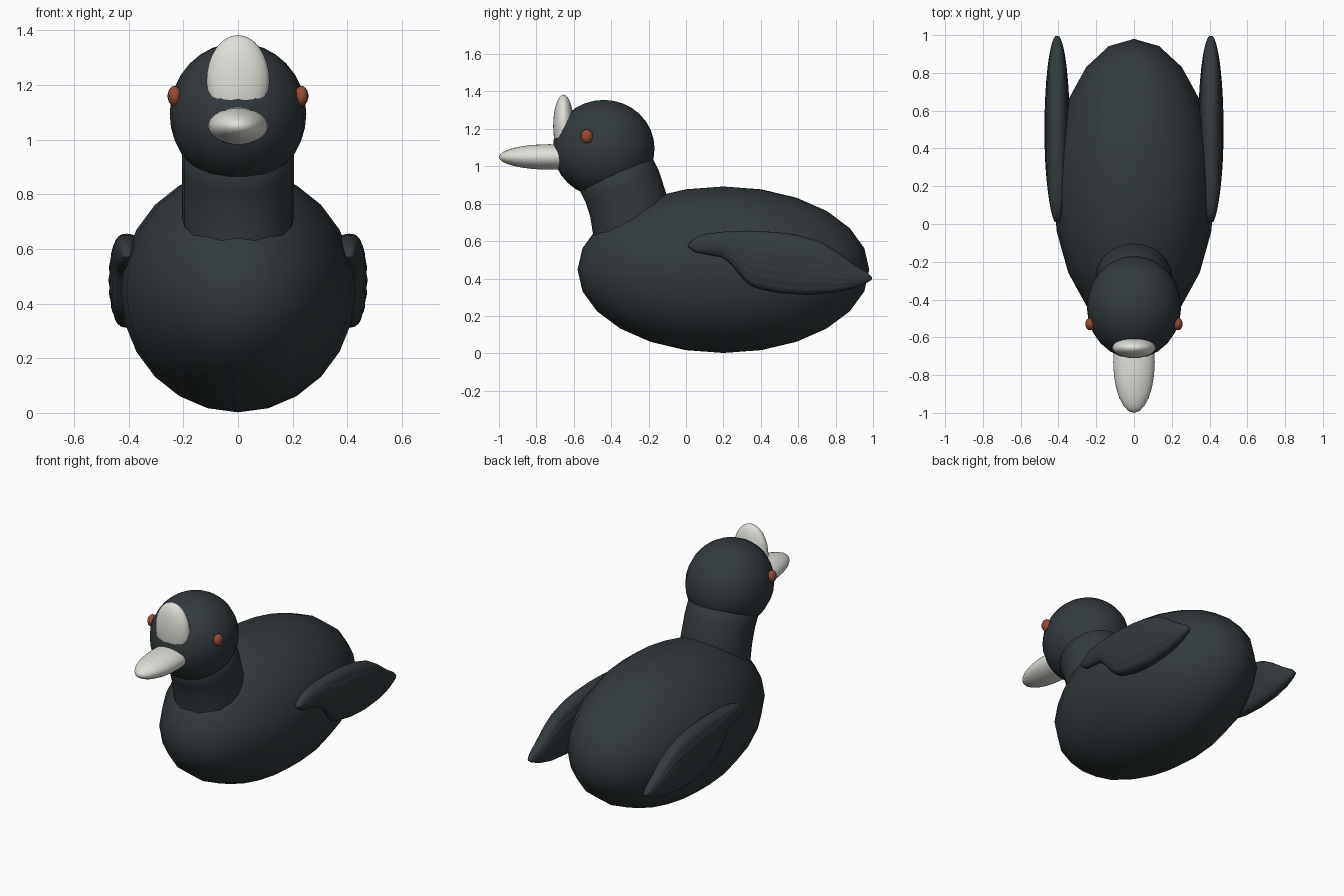
import bpy, bmesh, math
from mathutils import Vector

if "Cube" in bpy.data.objects:
    bpy.data.objects.remove(bpy.data.objects["Cube"])


def material(name, rgb):
    m = bpy.data.materials.new(name)
    m.diffuse_color = (*rgb, 1)
    m.use_nodes = True
    m.node_tree.nodes["Principled BSDF"].inputs["Base Color"].default_value = m.diffuse_color
    return m


DARK = material("slate_plumage", (0.032, 0.042, 0.046))
WHITE = material("ivory", (0.75, 0.75, 0.70))
RED = material("rust", (0.30, 0.07, 0.035))


def finish(name, bm, mat):
    bmesh.ops.recalc_face_normals(bm, faces=bm.faces[:])
    for f in bm.faces:
        f.smooth = True
    me = bpy.data.meshes.new(name)
    bm.to_mesh(me)
    bm.free()
    me.materials.append(mat)
    ob = bpy.data.objects.new(name, me)
    bpy.context.collection.objects.link(ob)
    return ob


def ellipsoid(name, center, radii, mat, seg=20, rings=12):
    bm = bmesh.new()
    bmesh.ops.create_uvsphere(bm, u_segments=seg, v_segments=rings, radius=1)
    bmesh.ops.scale(bm, vec=radii, verts=bm.verts[:])
    bmesh.ops.translate(bm, vec=center, verts=bm.verts[:])
    return finish(name, bm, mat)


def loft(name, rings, mat):
    bm = bmesh.new()
    rows = [[bm.verts.new(p) for p in r] for r in rings]
    n = len(rows[0])
    for a, b in zip(rows, rows[1:]):
        for i in range(n):
            j = (i + 1) % n
            bm.faces.new((a[i], a[j], b[j], b[i]))
    bm.faces.new(rows[0])
    bm.faces.new(rows[-1])
    return finish(name, bm, mat)


def lerp(table, y):
    for (y0, z0), (y1, z1) in zip(table, table[1:]):
        if y <= y1:
            return z0 + (z1 - z0) * (y - y0) / (y1 - y0)
    return table[-1][1]


# Body and head
ellipsoid("body", (0, 0.2, 0.447), (0.43, 0.78, 0.445), DARK)
ellipsoid("head", (0, -0.44, 1.095), (0.25, 0.272, 0.26), DARK, 24, 16)

# Neck: tube leaning forward to the head
path = [Vector((0, y, z)) for y, z in
        [(-0.27, 0.52), (-0.285, 0.66), (-0.305, 0.78), (-0.34, 0.89), (-0.41, 1.03)]]
rings = []
for i, p in enumerate(path):
    d = (path[min(i + 1, 4)] - path[max(i - 1, 0)]).normalized()
    side = Vector((0, d.z, -d.y))
    rings.append([p + Vector((0.205 * math.cos(a), 0, 0)) + side * 0.213 * math.sin(a)
                  for a in (k * math.tau / 20 for k in range(20))])
loft("neck", rings, DARK)

# Beak and forehead shield
ellipsoid("beak", (0, -0.73, 1.05), (0.11, 0.27, 0.068), WHITE, 24, 16)
ellipsoid("forehead_shield", (0, -0.655, 1.215), (0.115, 0.055, 0.168), WHITE, 24, 16)

# Wing outline, seen from the side
TOP = [(0.01, 0.58), (0.04, 0.612), (0.1, 0.638), (0.2, 0.651), (0.35, 0.656), (0.5, 0.647),
       (0.6, 0.632), (0.72, 0.597), (0.8, 0.55), (0.9, 0.475), (0.97, 0.432), (0.995, 0.405)]
LOW = [(0.01, 0.57), (0.05, 0.54), (0.2, 0.512), (0.25, 0.465), (0.3, 0.40), (0.36, 0.352),
       (0.5, 0.322), (0.65, 0.312), (0.8, 0.325), (0.9, 0.35), (0.97, 0.378), (0.995, 0.395)]


def wing_ring(y, s):
    top, low = lerp(TOP, y), lerp(LOW, y)
    u = (y - 0.5) / 0.5
    half = 0.066 * math.sqrt(max(0.02, 1 - u * u))
    pts = []
    for k in range(64):
        a = k * math.tau / 64
        c, v = math.cos(a), math.sin(a)
        f = (1 - v) / 2
        # feather ridges run along the lower wing
        ridge = 0.005 * abs(math.sin(f * 7 * math.pi)) * min(1, y / 0.3) * abs(c)
        x = math.copysign(abs(c) ** 0.7 * half * 0.94 + ridge * half / 0.066, c)
        pts.append((s * (0.407 + x), y, (top + low) / 2 + v * (top - low) / 2))
    return pts


# Wings and eyes on both sides
for label, s in (("right", 1), ("left", -1)):
    ys = [0.5025 - 0.4925 * math.cos(math.pi * i / 40) for i in range(41)]
    loft(label + "_wing", [wing_ring(y, s) for y in ys], DARK)
    ellipsoid(label + "_eye", (s * 0.232, -0.53, 1.16), (0.026, 0.033, 0.037), RED, 16, 10)
